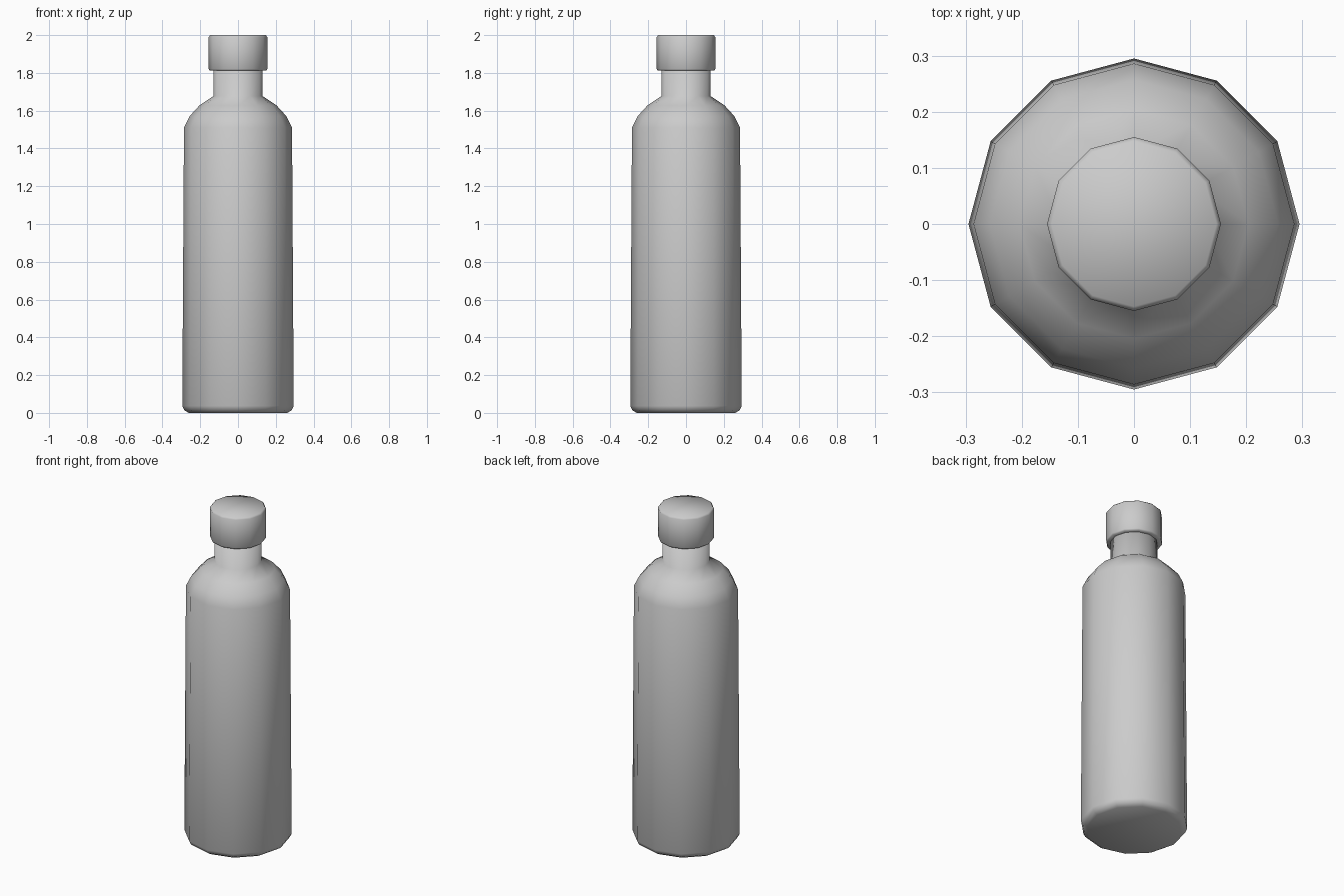
import bpy, bmesh, math

if "Cube" in bpy.data.objects:
    bpy.data.objects.remove(bpy.data.objects["Cube"])

SIDES = 12


def lathe(name, profile):
    """Revolve (radius, z) points into a closed, smooth 12-sided solid."""
    bm = bmesh.new()
    rings = []
    for r, z in profile:
        rings.append([bm.verts.new((r * math.cos(math.tau * i / SIDES),
                                    r * math.sin(math.tau * i / SIDES), z))
                      for i in range(SIDES)])
    for low, high in zip(rings, rings[1:]):
        for i in range(SIDES):
            j = (i + 1) % SIDES
            bm.faces.new((low[i], low[j], high[j], high[i]))
    bm.faces.new(rings[0][::-1])
    bm.faces.new(rings[-1])
    bmesh.ops.recalc_face_normals(bm, faces=bm.faces)
    for f in bm.faces:
        f.smooth = True
    mesh = bpy.data.meshes.new(name)
    bm.to_mesh(mesh)
    bm.free()
    obj = bpy.data.objects.new(name, mesh)
    bpy.context.collection.objects.link(obj)
    return obj


# Body: chamfered base, slight taper, rounded shoulder, straight neck
lathe("bottle_body", [
    (0.262, 0.0), (0.285, 0.015), (0.295, 0.037),
    (0.286, 1.51), (0.257, 1.57), (0.204, 1.628), (0.13, 1.677),
    (0.13, 1.83),
])

# Cap: wider cylinder with small bevels
lathe("bottle_cap", [
    (0.125, 1.812), (0.15, 1.812), (0.155, 1.82),
    (0.155, 1.99), (0.147, 2.0),
])
